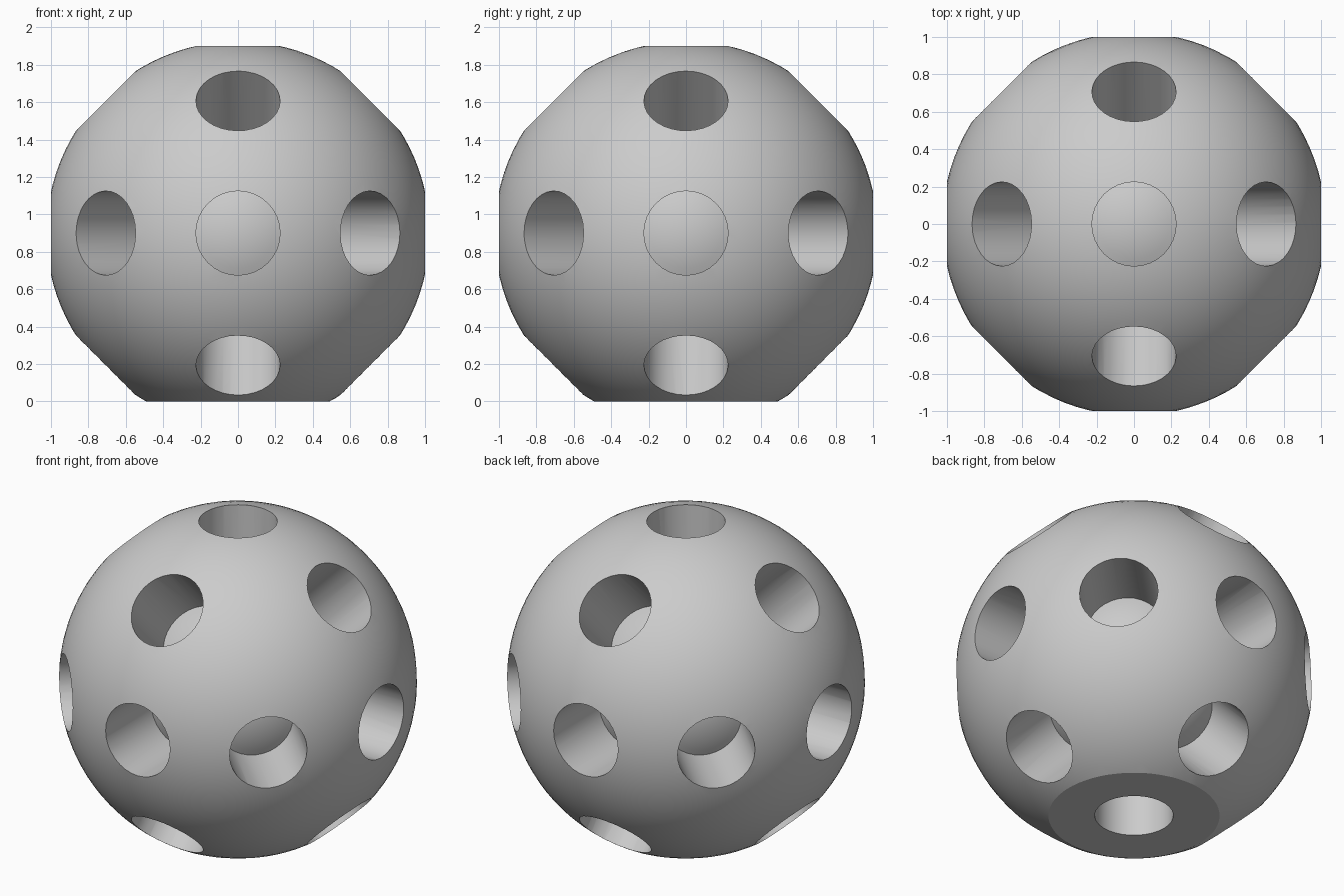
import bpy, bmesh
from math import radians, sin, cos, asin, tau
from mathutils import Vector, Matrix, Euler

OUTER, CORE, HOLE = 1.025, 0.59, 0.225
CENTRE = Vector((0, 0, 0.9))

cube = bpy.data.objects.get("Cube")
if cube:
    bpy.data.objects.remove(cube, do_unlink=True)

grey = bpy.data.materials.new("plain grey")
grey.use_nodes = True
colour = (0.6, 0.6, 0.6, 1)
grey.diffuse_color = colour
grey.node_tree.nodes["Principled BSDF"].inputs["Base Color"].default_value = colour


def add_object(name, bm):
    bmesh.ops.recalc_face_normals(bm, faces=bm.faces)
    mesh = bpy.data.meshes.new(name)
    bm.to_mesh(mesh)
    bm.free()
    mesh.materials.append(grey)
    obj = bpy.data.objects.new(name, mesh)
    bpy.context.collection.objects.link(obj)
    return obj


# Outer ball with a flat foot
bm = bmesh.new()
tilt = Euler((0.11, 0.23, 0.37)).to_matrix().to_4x4()
bmesh.ops.create_uvsphere(bm, u_segments=96, v_segments=48, radius=OUTER,
                          matrix=Matrix.Translation(CENTRE) @ tilt)
bmesh.ops.bisect_plane(bm, geom=bm.verts[:] + bm.edges[:] + bm.faces[:],
                       plane_co=(0, 0, 0), plane_no=(0, 0, -1),
                       clear_outer=True)
bmesh.ops.remove_doubles(bm, verts=bm.verts, dist=0.0005)
bmesh.ops.holes_fill(bm, edges=[e for e in bm.edges if e.is_boundary], sides=0)
ball = add_object("drilled_ball", bm)

# Hole profile: rounded floor on the core, straight wall, end outside the ball
half = asin(HOLE / CORE)
profile = [(CORE * sin(half * i / 6), CORE * cos(half * i / 6)) for i in range(7)]
profile += [(HOLE, 1.3), (0, 1.3)]

# One hole on every axis and every diagonal between two axes
span = (-1, 0, 1)
directions = [Vector((x, y, z)).normalized()
              for x in span for y in span for z in span
              if 0 < abs(x) + abs(y) + abs(z) < 3]

bm = bmesh.new()
for d in directions:
    side = d.orthogonal().normalized()
    verts = [bm.verts.new(CENTRE + side * r + d * h) for r, h in profile]
    edges = [bm.edges.new(pair) for pair in zip(verts, verts[1:])]
    bmesh.ops.spin(bm, geom=verts + edges, cent=CENTRE, axis=d,
                   angle=tau, steps=32, use_duplicate=False)
bmesh.ops.remove_doubles(bm, verts=bm.verts, dist=0.0002)
cutter = add_object("hole_cutter", bm)
cutter.hide_render = True

# Drill all the holes at once
bpy.ops.object.select_all(action='DESELECT')
ball.select_set(True)
bpy.context.view_layer.objects.active = ball
mod = ball.modifiers.new("holes", 'BOOLEAN')
mod.operation = 'DIFFERENCE'
mod.solver = 'EXACT'
mod.object = cutter
bpy.ops.object.modifier_apply(modifier=mod.name)
bpy.data.objects.remove(cutter, do_unlink=True)
bpy.ops.object.shade_smooth_by_angle(angle=radians(20))
